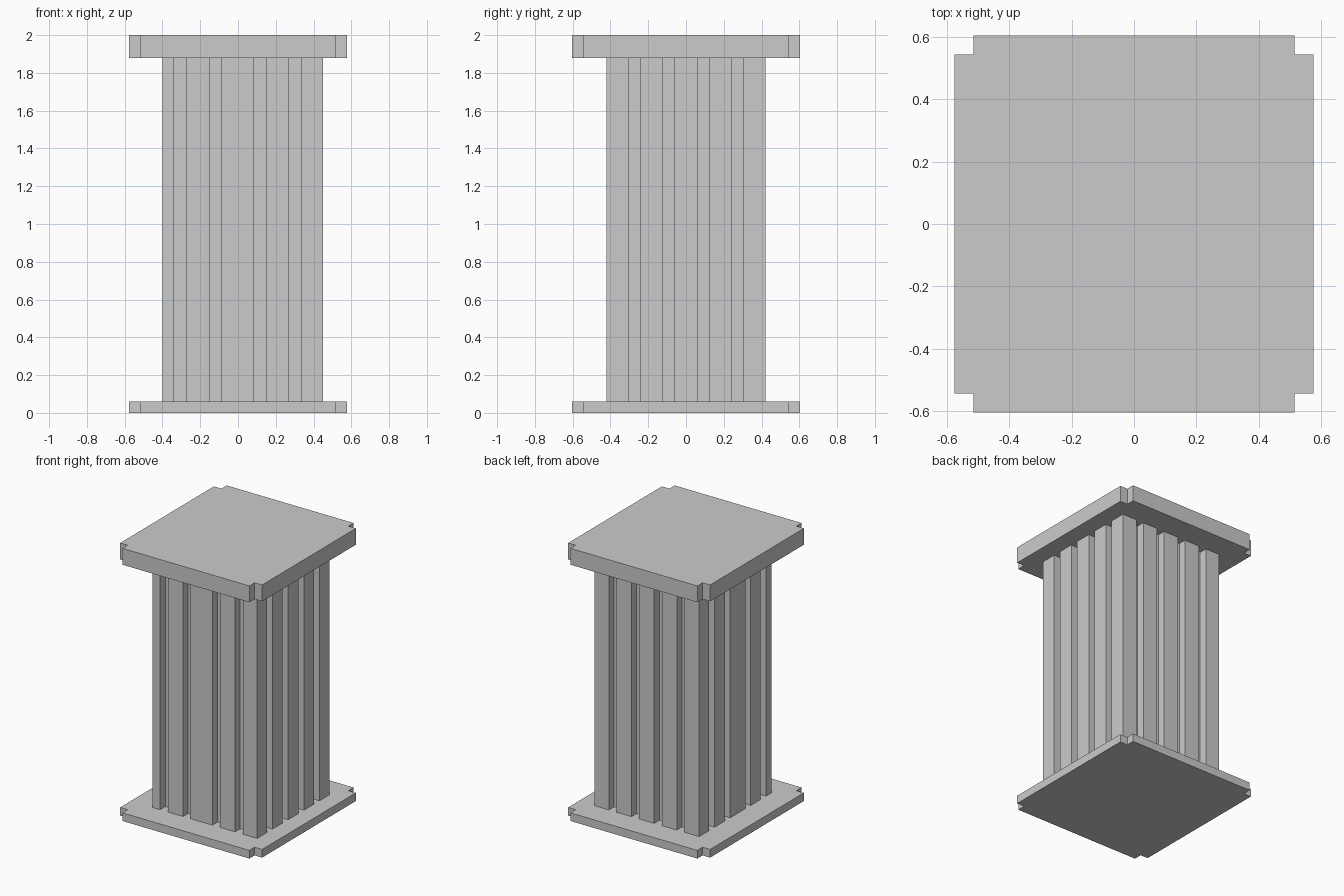
import bpy
import bmesh

if "Cube" in bpy.data.objects:
    bpy.data.objects.remove(bpy.data.objects["Cube"])

DEPTH = 0.06


def prism(name, outline, z0, z1):
    """Extrude a closed counter-clockwise outline from z0 up to z1."""
    bm = bmesh.new()
    face = bm.faces.new([bm.verts.new((x, y, z0)) for x, y in outline])
    top = bmesh.ops.extrude_face_region(bm, geom=[face])["geom"]
    verts = [g for g in top if isinstance(g, bmesh.types.BMVert)]
    bmesh.ops.translate(bm, verts=verts, vec=(0, 0, z1 - z0))
    bmesh.ops.recalc_face_normals(bm, faces=bm.faces)
    mesh = bpy.data.meshes.new(name)
    bm.to_mesh(mesh)
    bm.free()
    obj = bpy.data.objects.new(name, mesh)
    bpy.context.collection.objects.link(obj)
    return obj


def notched_rectangle(hx, hy, n):
    """Rectangle with a small square cut from each corner."""
    quarter = [(hx, hy - n), (hx - n, hy - n), (hx - n, hy)]
    points = []
    for sx, sy in ((1, 1), (-1, 1), (-1, -1), (1, -1)):
        corner = [(sx * x, sy * y) for x, y in quarter]
        points += corner if sx * sy > 0 else corner[::-1]
    return points


def fluted_side(start, along, inward, marks):
    """Corner, then square grooves between each pair of distances."""
    points = [start]
    for i, d in enumerate(marks):
        edge = (start[0] + along[0] * d, start[1] + along[1] * d)
        floor = (edge[0] + inward[0] * DEPTH, edge[1] + inward[1] * DEPTH)
        points += [edge, floor] if i % 2 == 0 else [floor, edge]
    return points


# Plates
plate = notched_rectangle(0.576, 0.604, 0.061)
prism("base_plate", plate, 0, 0.06)
prism("top_plate", plate, 1.88, 2)

# Fluted column: front and left have a wide middle rib and a narrow end rib
x0, x1, y0, y1 = -0.40, 0.45, -0.42, 0.42
outline = (
    fluted_side((x0, y0), (1, 0), (0, 1),
                [0.062, 0.125, 0.248, 0.31, 0.486, 0.548, 0.67, 0.733])
    + fluted_side((x1, y0), (0, 1), (-1, 0),
                  [0.115, 0.178, 0.296, 0.358, 0.48, 0.542, 0.66, 0.722])
    + fluted_side((x1, y1), (-1, 0), (0, -1),
                  [0.118, 0.18, 0.302, 0.364, 0.486, 0.548, 0.67, 0.733])
    + fluted_side((x0, y1), (0, -1), (1, 0),
                  [0.118, 0.18, 0.298, 0.36, 0.536, 0.598, 0.715, 0.777])
)
prism("fluted_column", outline, 0.06, 1.88)
